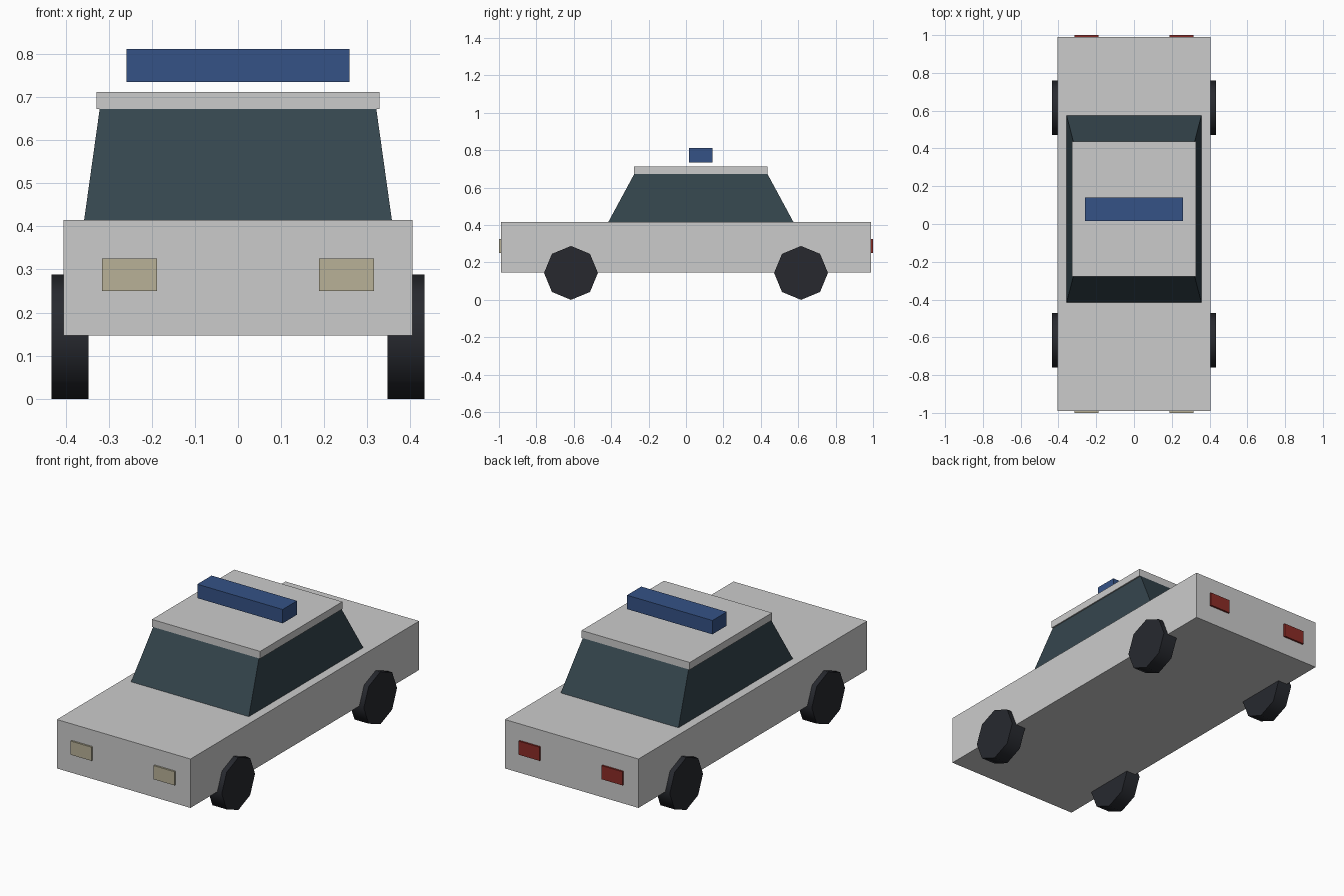
import bpy, bmesh, math

if "Cube" in bpy.data.objects:
    bpy.data.objects.remove(bpy.data.objects["Cube"])


def material(name, rgb):
    m = bpy.data.materials.new(name)
    m.diffuse_color = (*rgb, 1)
    m.use_nodes = True
    m.node_tree.nodes["Principled BSDF"].inputs["Base Color"].default_value = m.diffuse_color
    return m


glass = material("dark_glass", (0.035, 0.06, 0.075))
blue = material("blue", (0.035, 0.085, 0.24))
rubber = material("rubber", (0.02, 0.022, 0.028))
cream = material("cream", (0.48, 0.44, 0.31))
red = material("red", (0.26, 0.025, 0.02))


def box(name, x, y, z, mat=None, top_x=None, top_y=None):
    """Box from (min, max) ranges; optional top ranges taper it."""
    bm = bmesh.new()
    bmesh.ops.create_cube(bm, size=2)
    for v in bm.verts:
        sx, sy, up = v.co.x > 0, v.co.y > 0, v.co.z > 0
        xr = top_x if up and top_x else x
        yr = top_y if up and top_y else y
        v.co = (xr[sx], yr[sy], z[up])
    me = bpy.data.meshes.new(name)
    bm.to_mesh(me)
    bm.free()
    ob = bpy.data.objects.new(name, me)
    bpy.context.collection.objects.link(ob)
    if mat:
        me.materials.append(mat)
    return ob


# Body, tapered cabin glass, roof panel and the light bar floating above it
box("body", (-0.405, 0.405), (-0.99, 0.99), (0.147, 0.415))
box("cabin_glass", (-0.357, 0.357), (-0.416, 0.575), (0.415, 0.672), glass,
    top_x=(-0.321, 0.321), top_y=(-0.277, 0.436))
box("roof", (-0.328, 0.328), (-0.277, 0.436), (0.672, 0.712))
box("light_bar", (-0.259, 0.259), (0.017, 0.141), (0.735, 0.811), blue)

for side, s in (("left", -1), ("right", 1)):
    # Lamps
    lamp_x = sorted((s * 0.188, s * 0.315))
    box(f"headlight_{side}", lamp_x, (-1.0, -0.98), (0.25, 0.325), cream)
    box(f"taillight_{side}", lamp_x, (0.98, 1.0), (0.25, 0.325), red)

    # Eight-sided wheels with a corner pointing straight up
    for end, y in (("front", -0.615), ("rear", 0.615)):
        bpy.ops.mesh.primitive_cylinder_add(
            vertices=8, radius=0.144, depth=0.086,
            location=(s * 0.39, y, 0.144), rotation=(0, math.pi / 2, 0))
        wheel = bpy.context.object
        wheel.name = f"wheel_{end}_{side}"
        wheel.data.materials.append(rubber)
        bpy.ops.object.shade_smooth_by_angle(angle=math.radians(50))
